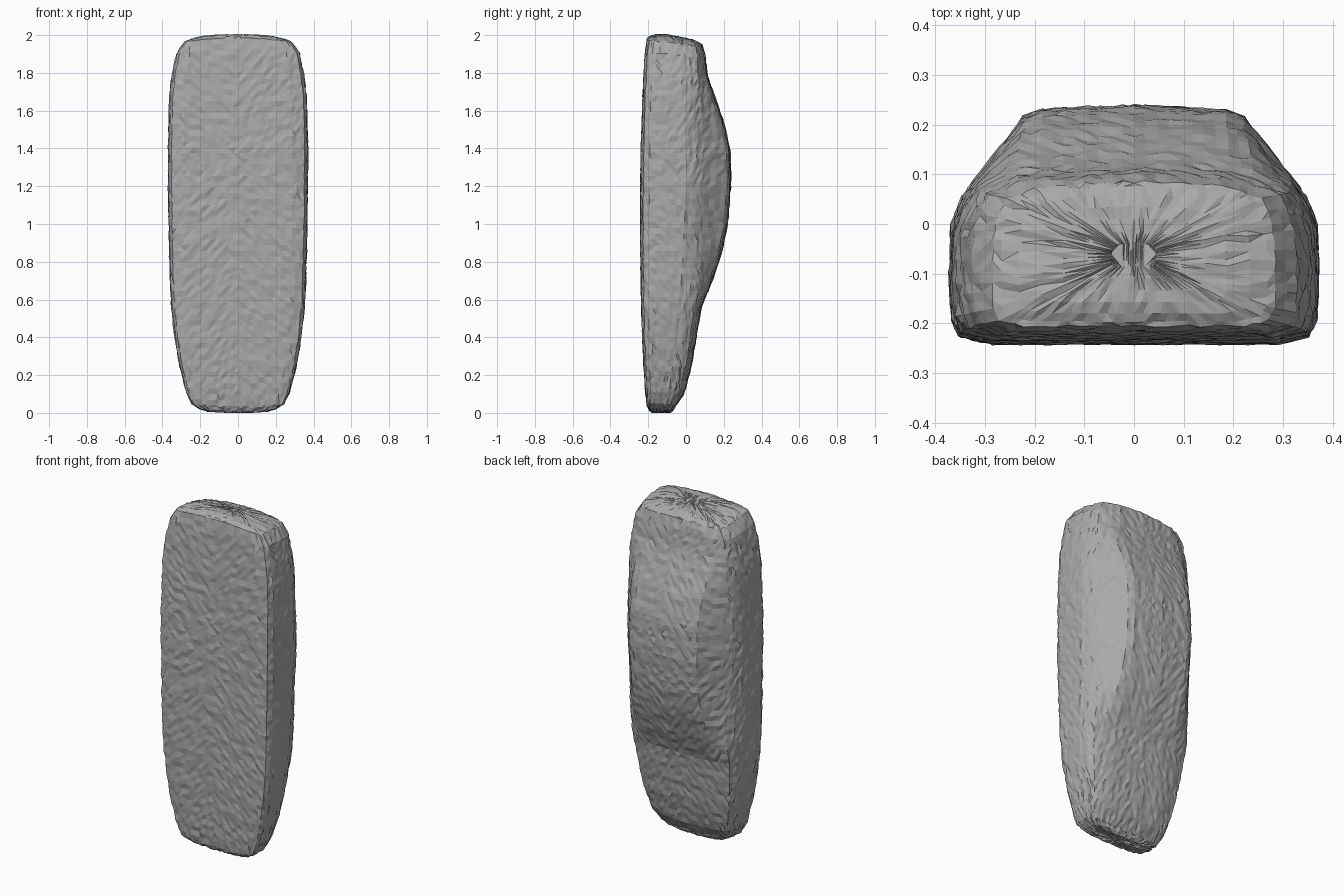
import bpy
import bmesh
import random
from mathutils import Vector

random.seed(4)
cube = bpy.data.objects.get("Cube")
if cube:
    bpy.data.objects.remove(cube, do_unlink=True)

# Silhouettes by height: (z, half width, front y, back y)
PROFILE = [
    (0.035, 0.245, -0.205, -0.055), (0.10, 0.275, -0.213, -0.01),
    (0.25, 0.31, -0.223, 0.03), (0.40, 0.335, -0.23, 0.055),
    (0.55, 0.352, -0.235, 0.08), (0.70, 0.36, -0.238, 0.14),
    (0.85, 0.364, -0.24, 0.19), (1.00, 0.367, -0.24, 0.222),
    (1.20, 0.37, -0.24, 0.24), (1.40, 0.37, -0.237, 0.234),
    (1.55, 0.368, -0.232, 0.197), (1.68, 0.363, -0.228, 0.15),
    (1.80, 0.35, -0.222, 0.115), (1.93, 0.325, -0.214, 0.10),
    (1.985, 0.285, -0.205, 0.085)]
# Half sections from front centre to back centre: (x share, depth share)
BULGED = [(0, 0), (0.78, 0), (0.95, 0.03), (0.99, 0.1), (1, 0.3), (0.99, 0.5),
          (0.93, 0.62), (0.84, 0.71), (0.6, 0.95), (0.5, 0.98), (0, 1)]
PLAIN = [(0, 0), (0.78, 0), (0.95, 0.04), (0.99, 0.12), (1, 0.3), (0.99, 0.6),
         (0.96, 0.75), (0.9, 0.88), (0.7, 0.95), (0.55, 0.98), (0, 1)]
SPLITS = [10, 3, 2, 3, 4, 3, 3, 4, 2, 8]
ROWS = 64


def sample(z):
    """Interpolate the silhouette at height z."""
    for a, b in zip(PROFILE, PROFILE[1:]):
        if z <= b[0]:
            t = (z - a[0]) / (b[0] - a[0])
            return [p + (q - p) * t for p, q in zip(a, b)][1:]
    return PROFILE[-1][1:]


def section(z):
    """Closed outline of the body at height z, rounded towards both ends."""
    width, front, back = sample(z)
    t = min(max((back - 0.09) / 0.13, 0), 1)
    keys = [Vector(p).lerp(Vector(b), t) for p, b in zip(PLAIN, BULGED)]
    half = [a.lerp(b, i / n) for a, b, n in zip(keys, keys[1:], SPLITS)
            for i in range(n)] + [keys[-1]]
    full = half + [Vector((-p.x, p.y)) for p in half[-2:0:-1]]
    return [Vector((p.x * width, front + p.y * (back - front), z)) for p in full]


def domed(p):
    """Arch the top and bottom ends."""
    top = max(0, (p.z - 1.7) / 0.3)
    low = max(0, 1 - p.z / 0.25)
    drop = 0.025 * (p.x / 0.3) ** 2 + 0.2 * max(0, p.y + 0.1)
    rise = 0.015 * (p.x / 0.25) ** 2
    return Vector((p.x, p.y, p.z - top * drop + low * rise))


# Body: lofted sections, closed by shrinking rings at both ends
z0, z1 = PROFILE[0][0], PROFILE[-1][0]
rings = [section(z0 + (z1 - z0) * i / ROWS) for i in range(ROWS + 1)]


def cap(ring, lift):
    centre = sum(ring, Vector()) / len(ring)
    result = []
    for s in (0.94, 0.82, 0.66, 0.5, 0.33, 0.16):
        up = Vector((0, 0, lift * min(1, (1 - s) * 4)))
        result.append([centre.lerp(p, s) + up for p in ring])
    return result


rings = cap(rings[0], -0.032)[::-1] + rings + cap(rings[-1], 0.018)
bm = bmesh.new()
loops = [[bm.verts.new(domed(p)) for p in ring] for ring in rings]
count = len(loops[0])
for lower, upper in zip(loops, loops[1:]):
    for i in range(count):
        j = (i + 1) % count
        bm.faces.new((lower[i], lower[j], upper[j], upper[i]))
bm.faces.new(loops[0][::-1])
bm.faces.new(loops[-1])
bmesh.ops.recalc_face_normals(bm, faces=bm.faces)

# Rough, faceted surface
bm.normal_update()
for v in bm.verts:
    v.co += v.normal * random.uniform(-0.004, 0.004)
bmesh.ops.triangulate(bm, faces=bm.faces)

mesh = bpy.data.meshes.new("padded_body")
bm.to_mesh(mesh)
bm.free()
body = bpy.data.objects.new("padded_body", mesh)
bpy.context.collection.objects.link(body)

grey = bpy.data.materials.new("mid_grey")
grey.use_nodes = True
colour = (0.4, 0.4, 0.4, 1)
grey.diffuse_color = colour
grey.node_tree.nodes["Principled BSDF"].inputs["Base Color"].default_value = colour
mesh.materials.append(grey)
